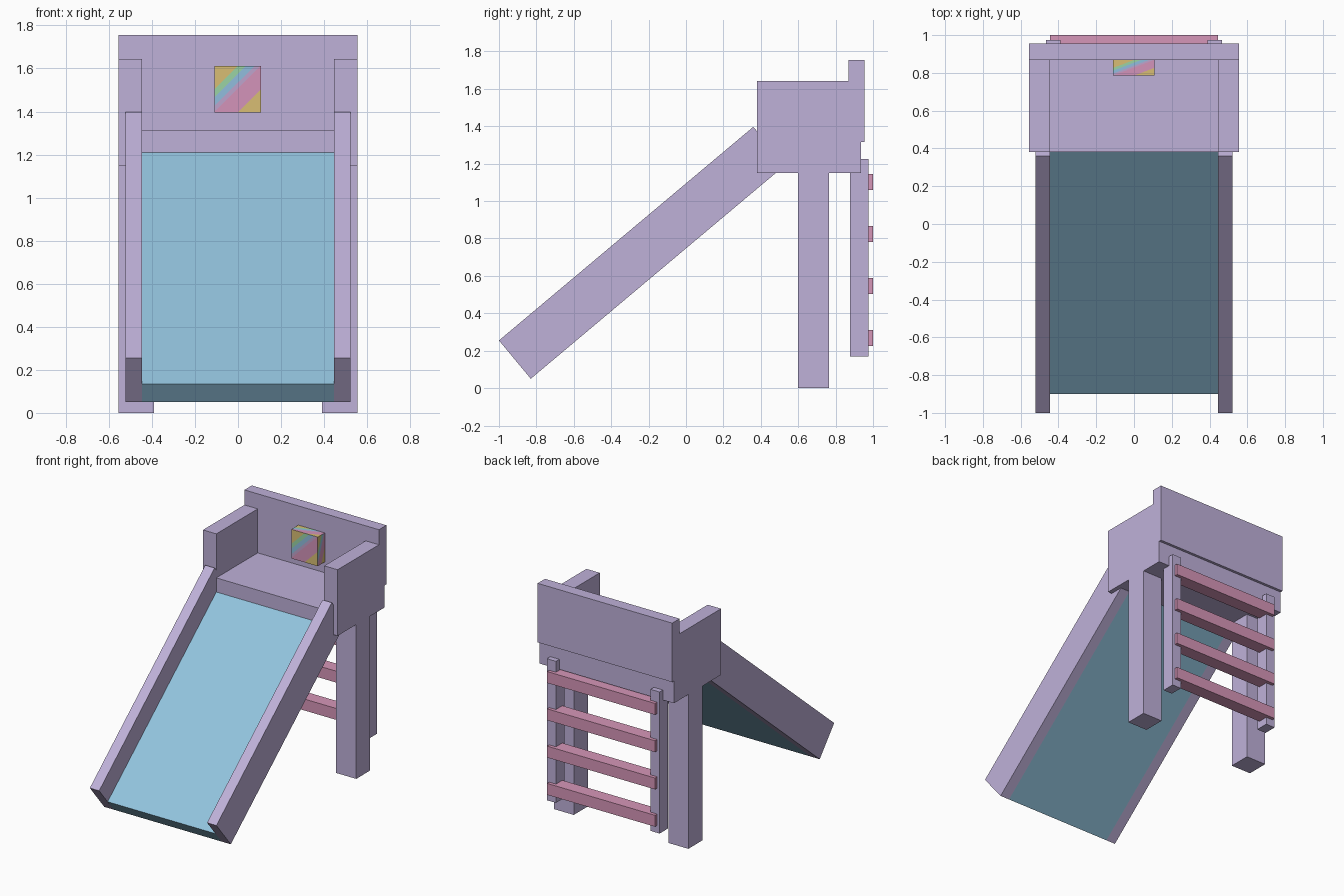
import bpy, bmesh
from mathutils import Vector

if "Cube" in bpy.data.objects:
    bpy.data.objects.remove(bpy.data.objects["Cube"])


def material(name, rgb):
    """Flat material from 0-255 sRGB values."""
    m = bpy.data.materials.new(name)
    lin = [((c / 255 + 0.055) / 1.055) ** 2.4 for c in rgb]
    m.diffuse_color = (*lin, 1)
    m.use_nodes = True
    m.node_tree.nodes["Principled BSDF"].inputs["Base Color"].default_value = m.diffuse_color
    return m


LILAC = material("lilac", (191, 177, 217))
BLUE = material("sky_blue", (146, 195, 221))
PINK = material("pink", (214, 150, 184))
STRIPES = [material("stripe_yellow", (216, 190, 116)),
           material("stripe_green", (155, 212, 165)),
           material("stripe_blue", (145, 190, 222)),
           material("stripe_mauve", (190, 165, 205)),
           material("stripe_pink", (212, 148, 186))]


def finish(name, bm, mats):
    me = bpy.data.meshes.new(name)
    bmesh.ops.recalc_face_normals(bm, faces=bm.faces[:])
    bm.to_mesh(me)
    bm.free()
    for m in mats:
        me.materials.append(m)
    ob = bpy.data.objects.new(name, me)
    bpy.context.collection.objects.link(ob)
    return ob


def prism(name, profile, x0, x1, mat):
    """Extrude a (y, z) profile from x0 to x1."""
    bm = bmesh.new()
    f = bm.faces.new([bm.verts.new((x0, y, z)) for y, z in profile])
    ext = bmesh.ops.extrude_face_region(bm, geom=[f])["geom"]
    bmesh.ops.translate(bm, vec=(x1 - x0, 0, 0),
                        verts=[v for v in ext if isinstance(v, bmesh.types.BMVert)])
    return finish(name, bm, [mat])


def box(name, x, y, z, mat):
    return prism(name, [(y[0], z[0]), (y[1], z[0]), (y[1], z[1]), (y[0], z[1])], *x, mat)


# Platform and back wall
box("platform", (-0.555, 0.555), (0.38, 0.935), (1.15, 1.315), LILAC)
box("back_wall", (-0.555, 0.555), (0.868, 0.955), (1.315, 1.755), LILAC)

# Paired parts: side walls, legs, ladder posts, slide rails
RAIL = [(-1.0, 0.255), (-0.83, 0.05), (0.53, 1.192), (0.36, 1.397)]
for side, s in (("left", -1), ("right", 1)):
    def span(a, b):
        return (a * s, b * s)
    box("side_wall_" + side, span(0.445, 0.555), (0.38, 0.868), (1.315, 1.643), LILAC)
    box("leg_" + side, span(0.39, 0.555), (0.6, 0.765), (0, 1.15), LILAC)
    box("ladder_post_" + side, span(0.39, 0.465), (0.877, 0.975), (0.17, 1.225), LILAC)
    prism("slide_rail_" + side, RAIL, *span(0.445, 0.522), LILAC)

# Slide bed
prism("slide_bed", [(-0.9, 0.135), (-0.83, 0.05), (0.53, 1.192), (0.46, 1.277)],
      -0.445, 0.445, BLUE)

# Ladder rungs
for i in range(4):
    z = 0.225 + i * 0.278
    box(f"rung_{i + 1}", (-0.445, 0.445), (0.9, 1.0), (z, z + 0.085), PINK)

# Striped block on the back wall: every face is cut by diagonals
lo, hi = Vector((-0.11, 0.785, 1.395)), Vector((0.108, 0.868, 1.612))
mid, size = (lo + hi) / 2, hi - lo
bm = bmesh.new()
bmesh.ops.create_cube(bm, size=1)
for v in bm.verts:
    v.co = mid + v.co * size
X, Y, Z = Vector((1, 0, 0)), Vector((0, 1, 0)), Vector((0, 0, 1))
CUTS = [0.5, 0.67, 0.86, 0.98, 1.5]
COLOURS = [0, 1, 2, 3, 4, 0]
for n, u, v in ((-Y, X, -Z), (Z, X, -Y), (X, Y, -Z), (-X, -Y, -Z), (-Z, X, Y)):
    grad = Vector([(u[i] + v[i]) / size[i] for i in range(3)])

    def pieces():
        bm.normal_update()
        return [f for f in bm.faces if f.normal.dot(n) > 0.9]

    for c in CUTS:
        fs = pieces()
        geom = fs + list({e for f in fs for e in f.edges}) + list({w for f in fs for w in f.verts})
        co = mid + grad * ((c - 1) / grad.length_squared)
        bmesh.ops.bisect_plane(bm, geom=geom, plane_co=co, plane_no=grad.normalized())
    for f in pieces():
        t = (f.calc_center_median() - mid).dot(grad) + 1
        f.material_index = COLOURS[sum(t > c for c in CUTS)]
finish("striped_block", bm, STRIPES)
